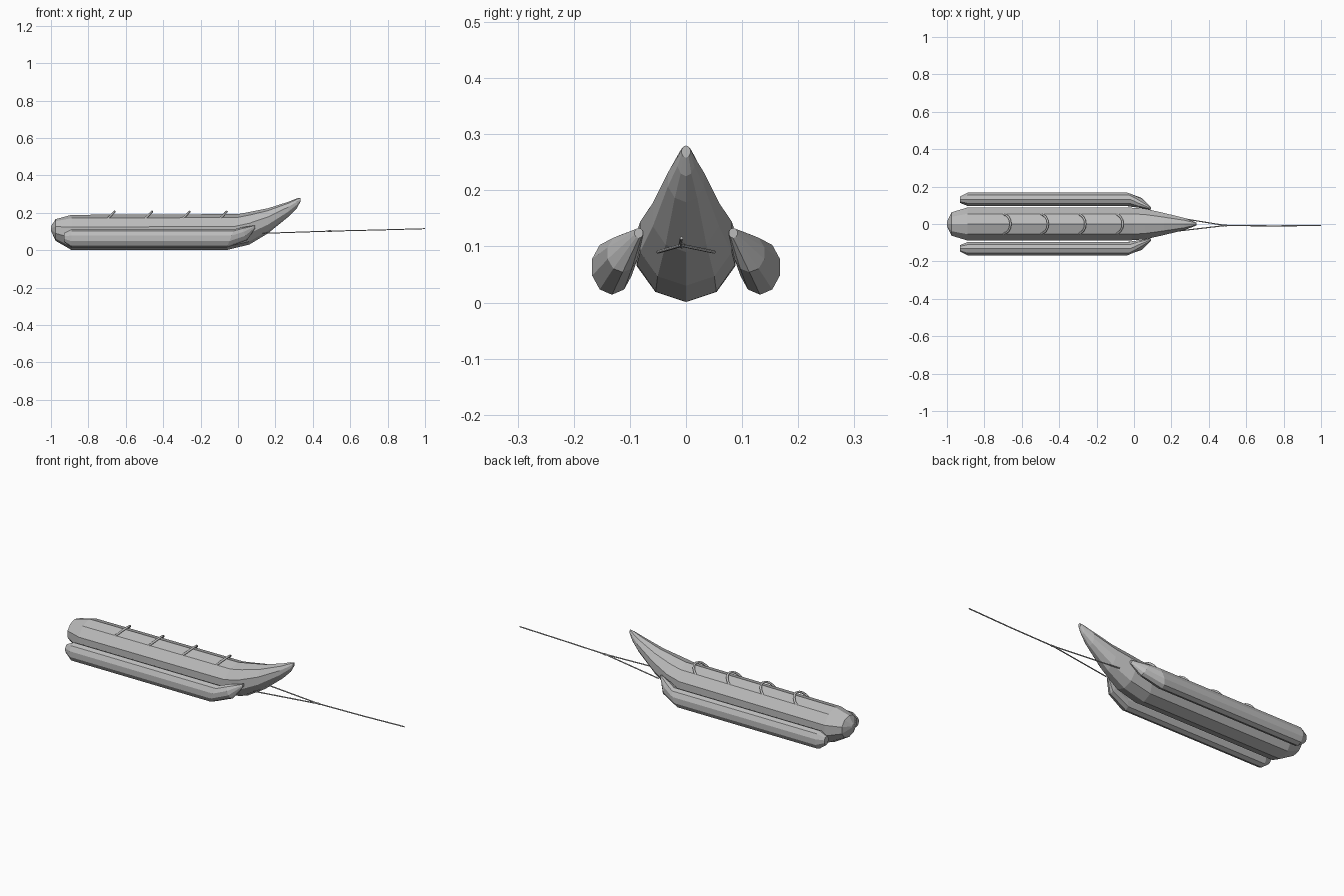
import bpy, bmesh
from math import sin, cos, pi
from mathutils import Vector

if "Cube" in bpy.data.objects:
    bpy.data.objects.remove(bpy.data.objects["Cube"], do_unlink=True)


def material(name, rgb):
    m = bpy.data.materials.new(name)
    m.use_nodes = True
    col = (*rgb, 1)
    m.diffuse_color = col
    m.node_tree.nodes["Principled BSDF"].inputs["Base Color"].default_value = col
    return m


GREY = material("grey", (0.5, 0.5, 0.5))
SIDES = 10


def loft(name, rings, sides=SIDES):
    """Skin oval rings given as (x, y, z, half width, half height, lean)."""
    bm = bmesh.new()
    loops = []
    for x, y, z, w, h, lean in rings:
        loop = []
        for i in range(sides):
            a = 2 * pi * i / sides
            loop.append(bm.verts.new((x + lean * cos(a), y + w * sin(a), z + h * cos(a))))
        loops.append(loop)
    for a, b in zip(loops, loops[1:]):
        for i in range(sides):
            j = (i + 1) % sides
            bm.faces.new((a[i], a[j], b[j], b[i]))
    bm.faces.new(loops[0])
    bm.faces.new(loops[-1])
    bmesh.ops.recalc_face_normals(bm, faces=bm.faces)
    mesh = bpy.data.meshes.new(name)
    bm.to_mesh(mesh)
    bm.free()
    mesh.materials.append(GREY)
    obj = bpy.data.objects.new(name, mesh)
    bpy.context.collection.objects.link(obj)
    return obj


def cord(name, points, radius):
    """Round cord through the points."""
    curve = bpy.data.curves.new(name, "CURVE")
    curve.dimensions = "3D"
    curve.bevel_depth = radius
    curve.bevel_resolution = 1
    curve.use_fill_caps = True
    spline = curve.splines.new("POLY")
    spline.points.add(len(points) - 1)
    for p, co in zip(spline.points, points):
        p.co = (*co, 1)
    curve.materials.append(GREY)
    obj = bpy.data.objects.new(name, curve)
    bpy.context.collection.objects.link(obj)
    return obj


# Main hull: blunt stern, straight body, upswept pointed bow
loft("hull", [
    (-1.0, 0, 0.115, 0.012, 0.012, 0),
    (-0.975, 0, 0.108, 0.066, 0.058, 0),
    (-0.89, 0, 0.095, 0.093, 0.094, 0),
    (-0.03, 0, 0.097, 0.092, 0.096, 0.03),
    (0.06, 0, 0.117, 0.086, 0.087, 0),
    (0.16, 0, 0.157, 0.062, 0.067, 0),
    (0.27, 0, 0.219, 0.034, 0.04, 0),
    (0.315, 0, 0.251, 0.016, 0.026, 0),
    (0.333, 0, 0.269, 0.008, 0.011, 0),
])

# Side floats, tapering in and up to meet the bow
for side, label in ((1, "left"), (-1, "right")):
    loft(label + "_float", [
        (-0.93, side * 0.13, 0.068, 0.018, 0.024, 0),
        (-0.89, side * 0.132, 0.063, 0.037, 0.049, 0),
        (-0.04, side * 0.132, 0.063, 0.037, 0.049, 0.02),
        (0.035, side * 0.113, 0.088, 0.028, 0.034, -0.015),
        (0.09, side * 0.084, 0.124, 0.008, 0.009, 0),
    ])

# Grab handles arching over the deck and leaning forward
for n in range(4):
    x = -0.7 + 0.2 * n
    arch = []
    for i in range(9):
        a = pi * i / 8
        arch.append((x + 0.04 * sin(a), 0.052 * cos(a), 0.165 + 0.041 * sin(a)))
    cord("grab_handle_%d" % (n + 1), arch, 0.006)

# Tow rope with a forked bridle tied to the bow
knot = Vector((0.49, -0.008, 0.102))
for side, label in ((1, "left"), (-1, "right")):
    cord(label + "_bridle", [(0.13, side * 0.05, 0.09), knot], 0.003)
cord("tow_rope", [knot, (0.75, -0.01, 0.108), (1.0, -0.008, 0.115)], 0.003)
loft("rope_knot", [
    (0.475, -0.008, 0.102, 0.003, 0.003, 0),
    (0.49, -0.008, 0.102, 0.006, 0.006, 0),
    (0.505, -0.008, 0.102, 0.003, 0.003, 0),
], 6)
